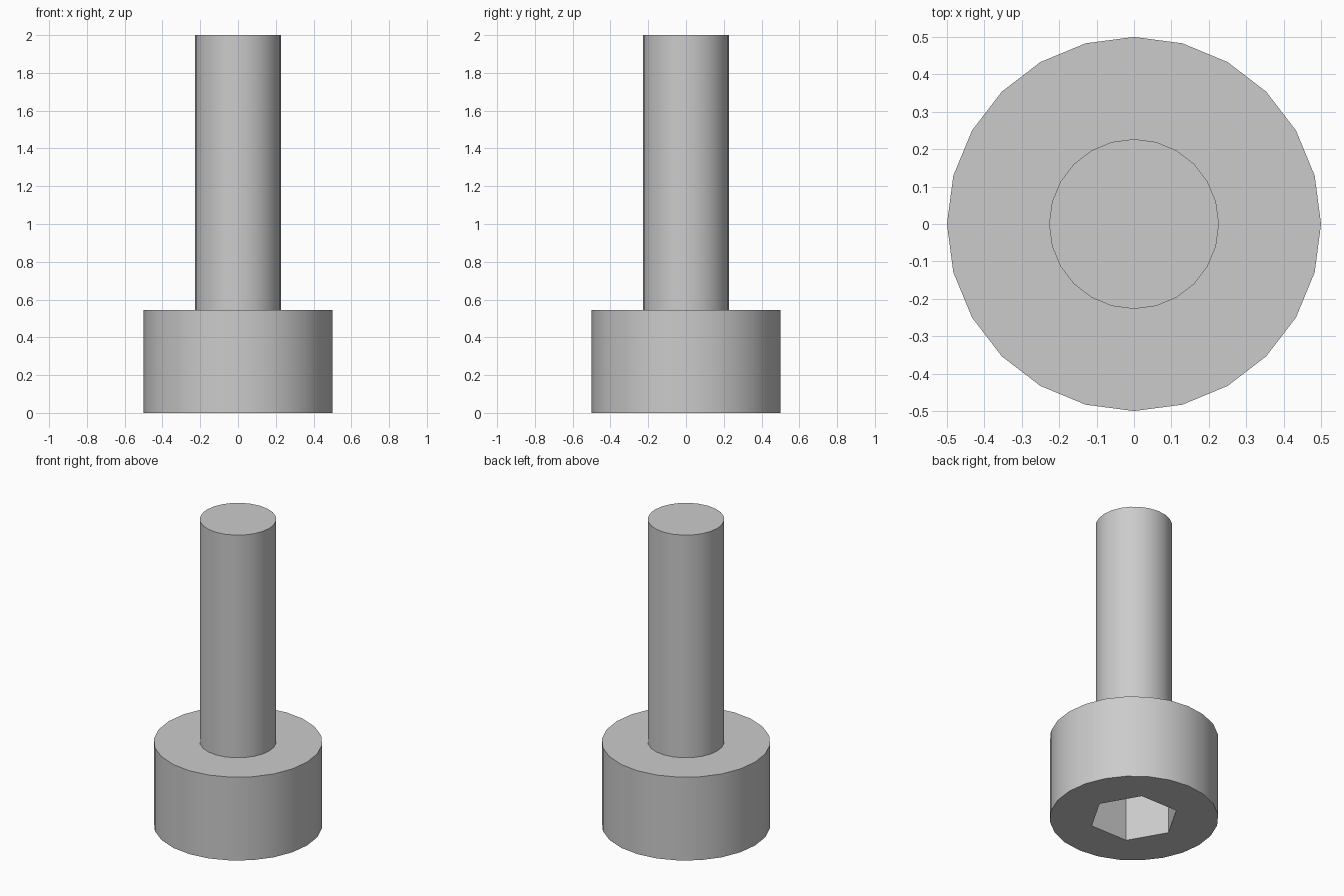
import bpy, bmesh, math
from mathutils import Matrix

cube = bpy.data.objects.get("Cube")
if cube:
    bpy.data.objects.remove(cube, do_unlink=True)

SIDES = 24
HEAD_R, HEAD_H = 0.5, 0.545
SHAFT_R, TOTAL_H = 0.227, 2.0
SOCKET_R, SOCKET_DEPTH = 0.266, 0.3

steel = bpy.data.materials.new("grey steel")
steel.use_nodes = True
grey = (0.6, 0.6, 0.6, 1)
steel.diffuse_color = grey
steel.node_tree.nodes["Principled BSDF"].inputs["Base Color"].default_value = grey


def add_object(name, bm):
    bmesh.ops.recalc_face_normals(bm, faces=bm.faces)
    mesh = bpy.data.meshes.new(name)
    bm.to_mesh(mesh)
    bm.free()
    mesh.materials.append(steel)
    obj = bpy.data.objects.new(name, mesh)
    bpy.context.collection.objects.link(obj)
    return obj


def extrude_up(bm, face, height):
    """Extrude a face straight up and return the new cap."""
    cap = bmesh.ops.extrude_discrete_faces(bm, faces=[face])["faces"][0]
    bmesh.ops.translate(bm, verts=cap.verts, vec=(0, 0, height))
    return cap


def prism(sides, radius, z0, height, turn=0.0):
    """Closed prism; returns the mesh and its top face."""
    bm = bmesh.new()
    bmesh.ops.create_cone(bm, cap_ends=True, segments=sides, radius1=radius,
                          radius2=radius, depth=height,
                          matrix=Matrix.Translation((0, 0, z0 + height / 2))
                          @ Matrix.Rotation(turn, 4, "Z"))
    bm.normal_update()
    return bm, max(bm.faces, key=lambda f: f.calc_center_median().z)


# Head, with its top face stepped in and drawn up into the shaft
bm, top = prism(SIDES, HEAD_R, 0, HEAD_H)
step = extrude_up(bm, top, 0)
bmesh.ops.scale(bm, verts=step.verts, vec=(SHAFT_R / HEAD_R, SHAFT_R / HEAD_R, 1))
extrude_up(bm, step, TOTAL_H - HEAD_H)
bolt = add_object("socket_head_bolt", bm)

# Hexagonal socket cut into the underside of the head, corners on the y axis
bm, _ = prism(6, SOCKET_R, -0.1, SOCKET_DEPTH + 0.1, math.radians(30))
cutter = add_object("socket_cutter", bm)
cutter.hide_render = True
cut = bolt.modifiers.new("hex socket", "BOOLEAN")
cut.operation = "DIFFERENCE"
cut.solver = "EXACT"
cut.object = cutter

# Apply the cut, drop the cutter and smooth the round sides
bpy.ops.object.select_all(action="DESELECT")
bpy.context.view_layer.objects.active = bolt
bolt.select_set(True)
bpy.ops.object.modifier_apply(modifier=cut.name)
bpy.data.objects.remove(cutter, do_unlink=True)
bpy.ops.object.shade_smooth_by_angle(angle=math.radians(30))
